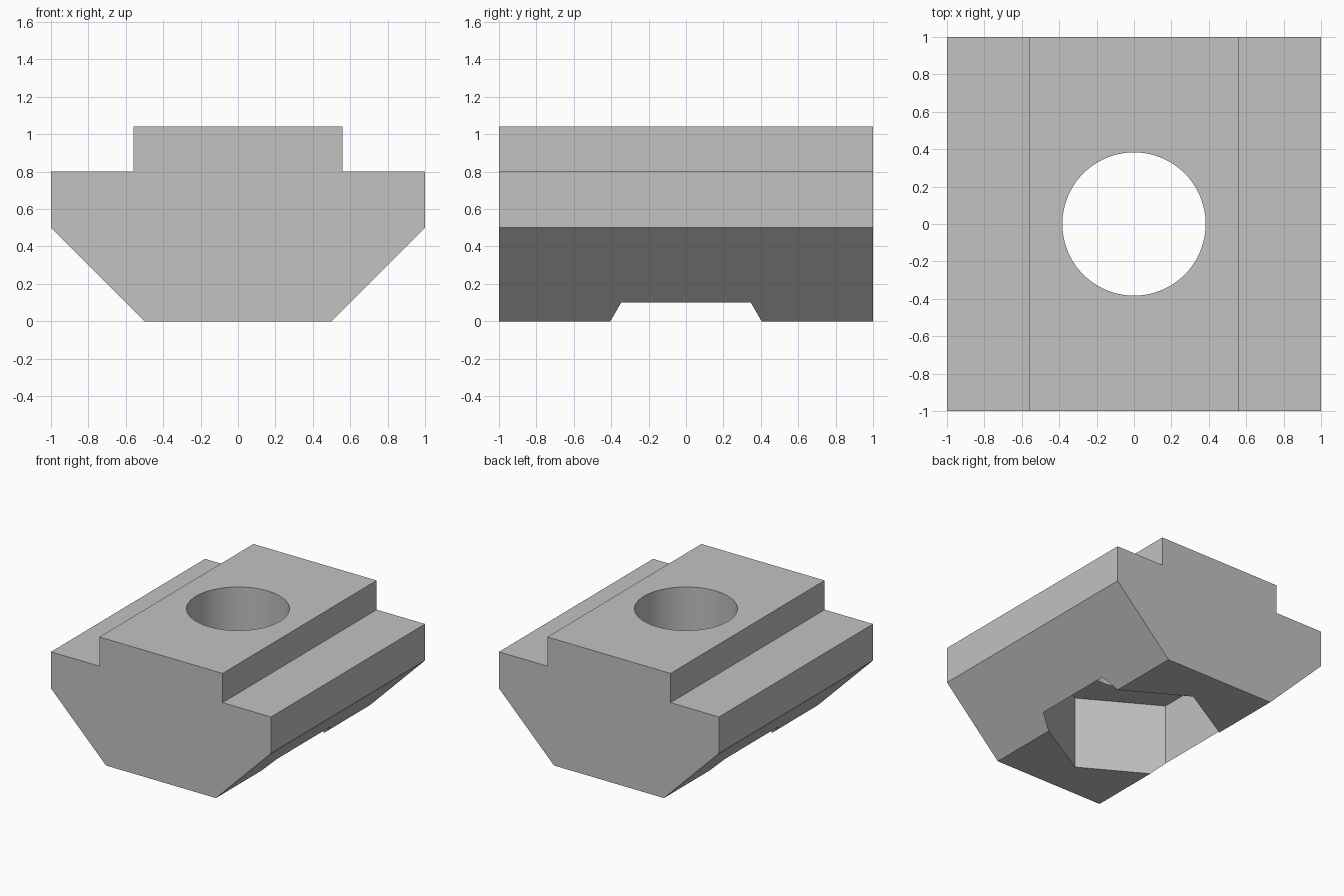
import bpy, bmesh, math
from mathutils import Matrix

cube = bpy.data.objects.get("Cube")
if cube:
    bpy.data.objects.remove(cube, do_unlink=True)

metal = bpy.data.materials.new("light_grey_metal")
metal.use_nodes = True
grey = (0.54, 0.54, 0.54, 1)
metal.diffuse_color = grey
metal.node_tree.nodes["Principled BSDF"].inputs["Base Color"].default_value = grey


def make_object(name, bm):
    bmesh.ops.recalc_face_normals(bm, faces=bm.faces)
    mesh = bpy.data.meshes.new(name)
    bm.to_mesh(mesh)
    bm.free()
    mesh.materials.append(metal)
    obj = bpy.data.objects.new(name, mesh)
    bpy.context.collection.objects.link(obj)
    return obj


def prism(name, sides, radius, bottom, top, turn=0):
    bm = bmesh.new()
    place = Matrix.Translation((0, 0, (bottom + top) / 2)) @ Matrix.Rotation(turn, 4, "Z")
    bmesh.ops.create_cone(bm, cap_ends=True, segments=sides, radius1=radius,
                          radius2=radius, depth=top - bottom, matrix=place)
    return make_object(name, bm)


# Slot nut body: mirrored half profile extruded from front to back
half = [(0.5, 0), (1, 0.5), (1, 0.8), (0.56, 0.8), (0.56, 1.04)]
outline = half + [(-x, z) for x, z in reversed(half)]
bm = bmesh.new()
face = bm.faces.new([bm.verts.new((x, -1, z)) for x, z in outline])
extruded = bmesh.ops.extrude_face_region(bm, geom=[face])["geom"]
bmesh.ops.translate(bm, vec=(0, 2, 0),
                    verts=[v for v in extruded if isinstance(v, bmesh.types.BMVert)])
body = make_object("slot_nut_body", bm)

# Hexagonal pocket underneath (flats towards the sides) and round through hole
flat_distance = 0.6
corner_radius = flat_distance / math.cos(math.pi / 6)
hex_cutter = prism("hex_pocket_cutter", 6, corner_radius, -0.3, 0.6)
if abs(max(v.co.x for v in hex_cutter.data.vertices) - flat_distance) > 0.01:
    hex_cutter.data.transform(Matrix.Rotation(math.pi / 6, 4, "Z"))
hole_cutter = prism("round_hole_cutter", 96, 0.383, 0.3, 1.4)

# Cut both shapes out of the body
bpy.context.view_layer.objects.active = body
for cutter in (hex_cutter, hole_cutter):
    cutter.hide_render = True
    cut = body.modifiers.new(cutter.name, "BOOLEAN")
    cut.operation = "DIFFERENCE"
    cut.solver = "EXACT"
    cut.object = cutter
    bpy.ops.object.modifier_apply(modifier=cut.name)
    bpy.data.objects.remove(cutter, do_unlink=True)

# Smooth hole wall, crisp machined edges
bpy.ops.object.select_all(action="DESELECT")
body.select_set(True)
bpy.ops.object.shade_smooth_by_angle(angle=math.radians(25))
